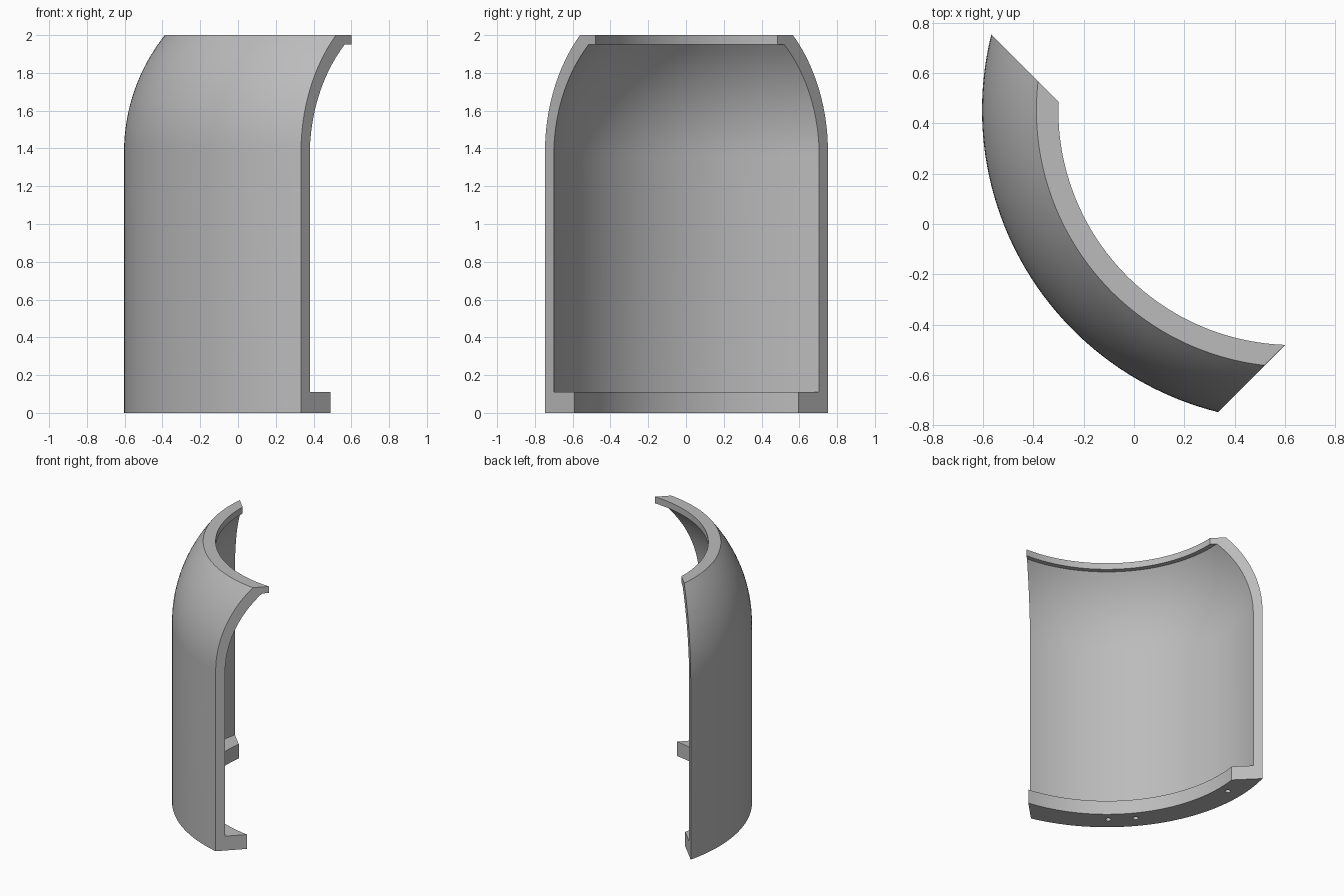
import bpy, math
from math import sin, cos, acos, atan2, pi, radians, sqrt

cube = bpy.data.objects.get("Cube")
if cube:
    bpy.data.objects.remove(cube, do_unlink=True)

AXIS = (0.6325, 0.4525)   # centre of revolution
CUT = 0.90                # offset of the diagonal end cuts
STEPS = 64

grey = bpy.data.materials.new("light_grey")
grey.use_nodes = True
colour = (0.5, 0.5, 0.5, 1)
grey.diffuse_color = colour
grey.node_tree.nodes["Principled BSDF"].inputs["Base Color"].default_value = colour


def shoulder(r0, z0, r1, z1, n=16):
    """Arc that starts vertical at (r0, z0) and leans inward to (r1, z1)."""
    turn = 2 * atan2(r0 - r1, z1 - z0)
    rad = (z1 - z0) / sin(turn)
    return [(r0 - rad * (1 - cos(turn * i / n)), z0 + rad * sin(turn * i / n))
            for i in range(n + 1)]


# Wall section: base flange, straight wall, curved shoulder, top lip
outer = [(1.236, 0)] + shoulder(1.236, 1.38, 1.02, 2.0)
inner = [(1.052, 0), (1.052, 0.11), (1.18, 0.11)] + shoulder(1.18, 1.36, 0.97, 1.95)
profile = outer + [(0.933, 2.0), (0.933, 1.95)] + inner[::-1]

# Sweep a quarter turn, each point starting on the diagonal cut plane
n = len(profile)
verts = []
for i in range(STEPS + 1):
    for r, z in profile:
        a = pi / 4 + acos(-CUT / (sqrt(2) * r)) + pi / 2 * i / STEPS
        verts.append((AXIS[0] + r * cos(a), AXIS[1] + r * sin(a), z))
faces = [(i * n + j, (i + 1) * n + j, (i + 1) * n + (j + 1) % n, i * n + (j + 1) % n)
         for i in range(STEPS) for j in range(n)]
faces += [tuple(range(n)), tuple(STEPS * n + j for j in reversed(range(n)))]
mesh = bpy.data.meshes.new("shell_quarter")
mesh.from_pydata(verts, [], faces)
mesh.materials.append(grey)
shell = bpy.data.objects.new("shell_quarter", mesh)
bpy.context.collection.objects.link(shell)

# Normals outward
bpy.ops.object.select_all(action="DESELECT")
shell.select_set(True)
bpy.context.view_layer.objects.active = shell
bpy.ops.object.mode_set(mode="EDIT")
bpy.ops.mesh.select_all(action="SELECT")
bpy.ops.mesh.normals_make_consistent(inside=False)
bpy.ops.object.mode_set(mode="OBJECT")

# Blind screw holes under the base flange
for deg in (180, 219.5, 229.5):
    a = radians(deg)
    bpy.ops.mesh.primitive_cylinder_add(
        vertices=24, radius=0.02, depth=0.16,
        location=(AXIS[0] + 1.127 * cos(a), AXIS[1] + 1.127 * sin(a), 0))
    cutter = bpy.context.object
    cutter.name = "screw_hole_cutter"
    cutter.hide_render = True
    cutter.data.materials.append(grey)
    bpy.context.view_layer.objects.active = shell
    mod = shell.modifiers.new("screw_hole", "BOOLEAN")
    mod.operation, mod.solver, mod.object = "DIFFERENCE", "EXACT", cutter
    bpy.ops.object.modifier_apply(modifier=mod.name)
    bpy.data.objects.remove(cutter, do_unlink=True)

# Smooth curves, sharp rims
bpy.ops.object.select_all(action="DESELECT")
shell.select_set(True)
bpy.context.view_layer.objects.active = shell
bpy.ops.object.shade_smooth_by_angle(angle=radians(30))
